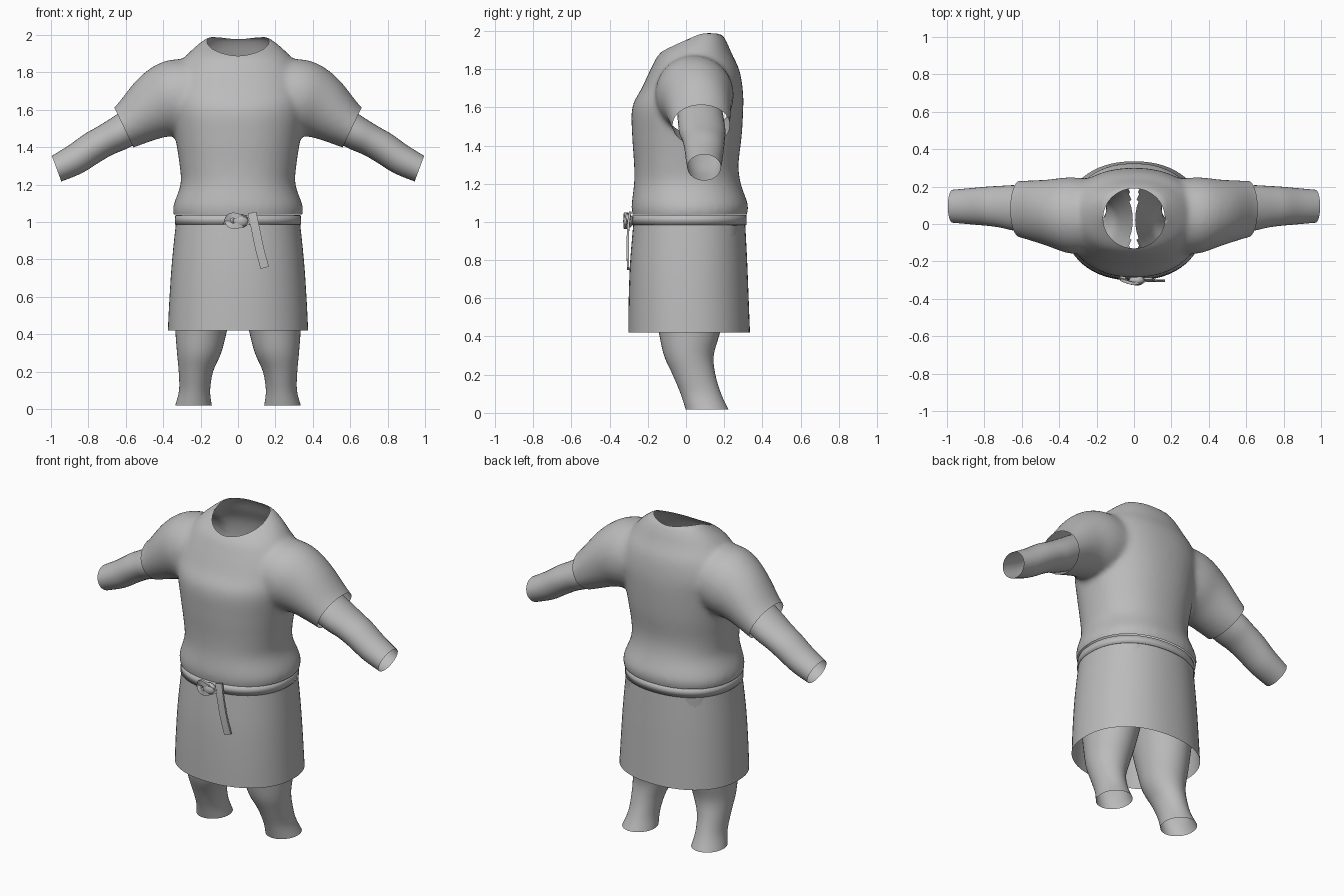
import bpy, bmesh
from math import sin, cos, pi, copysign
from mathutils import Vector
from mathutils.bvhtree import BVHTree

if "Cube" in bpy.data.objects:
    bpy.data.objects.remove(bpy.data.objects["Cube"])

GREY = (0.5, 0.5, 0.5, 1)
cloth = bpy.data.materials.new("plain grey cloth")
cloth.use_nodes = True
cloth.diffuse_color = GREY
cloth.node_tree.nodes["Principled BSDF"].inputs["Base Color"].default_value = GREY


def finish(name, bm):
    """Turn a bmesh into a smooth-shaded object."""
    bmesh.ops.recalc_face_normals(bm, faces=bm.faces[:])
    mesh = bpy.data.meshes.new(name)
    bm.to_mesh(mesh)
    bm.free()
    mesh.materials.append(cloth)
    mesh.polygons.foreach_set("use_smooth", [True] * len(mesh.polygons))
    obj = bpy.data.objects.new(name, mesh)
    bpy.context.collection.objects.link(obj)
    return obj


def smooth_rows(rows, steps):
    """Catmull-Rom interpolation between section rows."""
    out = []
    for i in range(len(rows) - 1):
        a, b, c, d = (rows[max(0, min(len(rows) - 1, i + k))] for k in (-1, 0, 1, 2))
        for s in range(steps):
            t = s / steps
            out.append([0.5 * (2 * q + (r - p) * t + (2 * p - 5 * q + 4 * r - w) * t * t
                               + (3 * q - p - 3 * r + w) * t ** 3)
                        for p, q, r, w in zip(a, b, c, d)])
    return out + [list(rows[-1])]


def loft(bm, rows, side=1, cap=False, n=48, power=2.0, steps=4):
    """Skin oval sections (x, y, z, radius_u, radius_y, tilt)."""
    rings = []
    for x, y, z, ru, ry, tilt in smooth_rows(rows, steps):
        ring = []
        for k in range(n):
            c, s = cos(2 * pi * k / n), sin(2 * pi * k / n)
            u = copysign(abs(c) ** (2 / power), c) * ru
            v = copysign(abs(s) ** (2 / power), s) * ry
            ring.append(bm.verts.new((side * (x + u * cos(tilt)), y + v, z + u * sin(tilt))))
        rings.append(ring)
    faces = []
    for a, b in zip(rings, rings[1:]):
        for k in range(n):
            j = (k + 1) % n
            faces.append(bm.faces.new((a[k], a[j], b[j], b[k])))
    if cap:
        faces += [bm.faces.new(rings[0]), bm.faces.new(rings[-1])]
    bmesh.ops.recalc_face_normals(bm, faces=faces)


def upright(table):
    """Rows of (z, half width, front y, back y) as level sections."""
    return [(0, (f + b) / 2, z, w, (b - f) / 2, 0) for z, w, f, b in table]


# Tunic: body and sleeves fused into one soft surface
bm = bmesh.new()
loft(bm, upright([
    (0.98, 0.32, -0.265, 0.30), (1.04, 0.345, -0.28, 0.32), (1.09, 0.345, -0.285, 0.325),
    (1.2, 0.307, -0.272, 0.287), (1.3, 0.312, -0.272, 0.275), (1.45, 0.335, -0.282, 0.292),
    (1.6, 0.36, -0.282, 0.30), (1.7, 0.37, -0.232, 0.297), (1.8, 0.34, -0.185, 0.278),
    (1.88, 0.285, -0.14, 0.24), (1.94, 0.225, -0.06, 0.215), (1.99, 0.16, 0.02, 0.185)]),
    cap=True, power=2.2)
SLEEVE = [(0.15, 0.04, 1.69, 0.18, 0.19, 1.4), (0.33, 0.045, 1.665, 0.205, 0.205, 1.35),
          (0.46, 0.06, 1.615, 0.175, 0.178, 1.2), (0.61, 0.08, 1.505, 0.119, 0.152, 1.13),
          (0.70, 0.085, 1.46, 0.11, 0.145, 1.13)]
for side in (1, -1):
    loft(bm, SLEEVE, side, cap=True)
tunic = finish("tunic", bm)
fuse = tunic.modifiers.new("fuse", "REMESH")
fuse.mode, fuse.voxel_size = "VOXEL", 0.015
soften = tunic.modifiers.new("soften", "SMOOTH")
soften.factor, soften.iterations = 0.5, 12
graph = bpy.context.evaluated_depsgraph_get()
bm = bmesh.new()
bm.from_mesh(tunic.evaluated_get(graph).to_mesh())
tunic.modifiers.clear()

# Open the hem and sleeve ends
for co, no in (((0, 0, 1.04), (0, 0, -1)), ((0.61, 0, 1.505), (0.9, 0, -0.43)),
               ((-0.61, 0, 1.505), (-0.9, 0, -0.43))):
    bmesh.ops.bisect_plane(bm, geom=bm.verts[:] + bm.edges[:] + bm.faces[:],
                           plane_co=co, plane_no=no, clear_outer=True)

# Open the oval neckline and tidy its rim
surface = BVHTree.FromBMesh(bm)
NECK_Y, NECK_RX, NECK_RY = 0.03, 0.165, 0.16


def neck_distance(p):
    return ((p.x / NECK_RX) ** 2 + ((p.y - NECK_Y) / NECK_RY) ** 2) ** 0.5


bmesh.ops.delete(bm, context="FACES", geom=[
    f for f in bm.faces
    if f.calc_center_median().z > 1.75 and neck_distance(f.calc_center_median()) < 1])
for v in bm.verts:
    if v.is_boundary and v.co.z > 1.75:
        d = neck_distance(v.co)
        x, y = v.co.x / d, NECK_Y + (v.co.y - NECK_Y) / d
        hit = surface.ray_cast(Vector((x, y, 3)), Vector((0, 0, -1)))[0]
        v.co = hit if hit else (x, y, v.co.z)
bm.to_mesh(tunic.data)
bm.free()
tunic.data.polygons.foreach_set("use_smooth", [True] * len(tunic.data.polygons))

# Forearms and legs, open at the ends
ARM = [(0.50, 0.075, 1.555, 0.10, 0.12, 1.13), (0.63, 0.085, 1.477, 0.092, 0.122, 1.1),
       (0.71, 0.092, 1.435, 0.085, 0.112, 1.06), (0.78, 0.095, 1.395, 0.085, 0.105, 1.06),
       (0.87, 0.095, 1.335, 0.082, 0.097, 1.13), (0.97, 0.095, 1.285, 0.073, 0.088, 1.216)]
LEG = [(0.238, 0.11, 0.018, 0.098, 0.112, 0), (0.232, 0.078, 0.1, 0.083, 0.106, 0),
       (0.225, 0.042, 0.2, 0.092, 0.112, 0), (0.208, 0.015, 0.3, 0.118, 0.13, 0),
       (0.197, 0.018, 0.42, 0.138, 0.16, 0), (0.182, 0.022, 0.6, 0.16, 0.20, 0),
       (0.165, 0.022, 0.75, 0.17, 0.235, 0), (0.155, 0.022, 0.98, 0.165, 0.255, 0)]
for side, label in ((1, "left"), (-1, "right")):
    bm = bmesh.new()
    loft(bm, ARM, side, n=32)
    finish(label + "_forearm", bm)
    bm = bmesh.new()
    loft(bm, LEG, side, n=40)
    # the inner walls end at the crotch
    bmesh.ops.delete(bm, context="FACES", geom=[
        f for f in bm.faces
        if f.calc_center_median().z > 0.68 and side * f.calc_center_median().x < 0.02])
    finish(label + "_leg", bm)

# Skirt, open at the hem
bm = bmesh.new()
loft(bm, upright([(0.42, 0.375, -0.302, 0.335), (0.6, 0.366, -0.30, 0.328),
                  (0.8, 0.352, -0.292, 0.32), (1.03, 0.328, -0.272, 0.308)]), n=64, power=2.2)
finish("skirt", bm)

# Belt: a thin strap with turned edges
bm = bmesh.new()
loft(bm, upright([(0.987, 0.330, -0.276, 0.310), (0.985, 0.338, -0.284, 0.318),
                  (1.035, 0.336, -0.281, 0.316), (1.037, 0.326, -0.272, 0.306)]),
     n=64, power=2.2, steps=1)
finish("belt", bm)


def strap(name, path, width, thick):
    """Flat strip following (x, y, z) points in the front plane."""
    bm = bmesh.new()
    rings = []
    pts = [Vector(p) for p in smooth_rows(path, 4)]
    for i, p in enumerate(pts):
        along = pts[min(i + 1, len(pts) - 1)] - pts[max(i - 1, 0)]
        across = Vector((along.z, 0, -along.x)).normalized() * width / 2
        depth = Vector((0, thick / 2, 0))
        rings.append([bm.verts.new(p + across * a + depth * b)
                      for a, b in ((-1, -1), (1, -1), (1, 1), (-1, 1))])
    for a, b in zip(rings, rings[1:]):
        for k in range(4):
            j = (k + 1) % 4
            bm.faces.new((a[k], a[j], b[j], b[k]))
    bm.faces.new(rings[0])
    bm.faces.new(rings[-1])
    obj = finish(name, bm)
    bpy.ops.object.select_all(action="DESELECT")
    obj.select_set(True)
    bpy.context.view_layer.objects.active = obj
    bpy.ops.object.shade_smooth_by_angle()


# Belt knot with wraps, and the hanging tail
strap("belt_tail", [(0.075, -0.292, 1.05), (0.09, -0.302, 0.98), (0.115, -0.305, 0.86),
                    (0.143, -0.303, 0.755)], 0.046, 0.012)
strap("knot_upper_wrap", [(-0.065, -0.288, 0.985), (-0.045, -0.305, 1.03),
                          (0.0, -0.318, 1.03), (0.06, -0.30, 0.995)], 0.03, 0.016)
strap("knot_lower_wrap", [(-0.06, -0.29, 1.02), (-0.045, -0.305, 0.985),
                          (0.0, -0.318, 0.98), (0.06, -0.30, 1.005)], 0.03, 0.016)
bm = bmesh.new()
bmesh.ops.create_uvsphere(bm, u_segments=20, v_segments=12, radius=1)
for v in bm.verts:
    v.co = (0.015 + 0.042 * v.co.x, -0.302 + 0.027 * v.co.y, 1.005 + 0.036 * v.co.z)
finish("belt_knot", bm)
